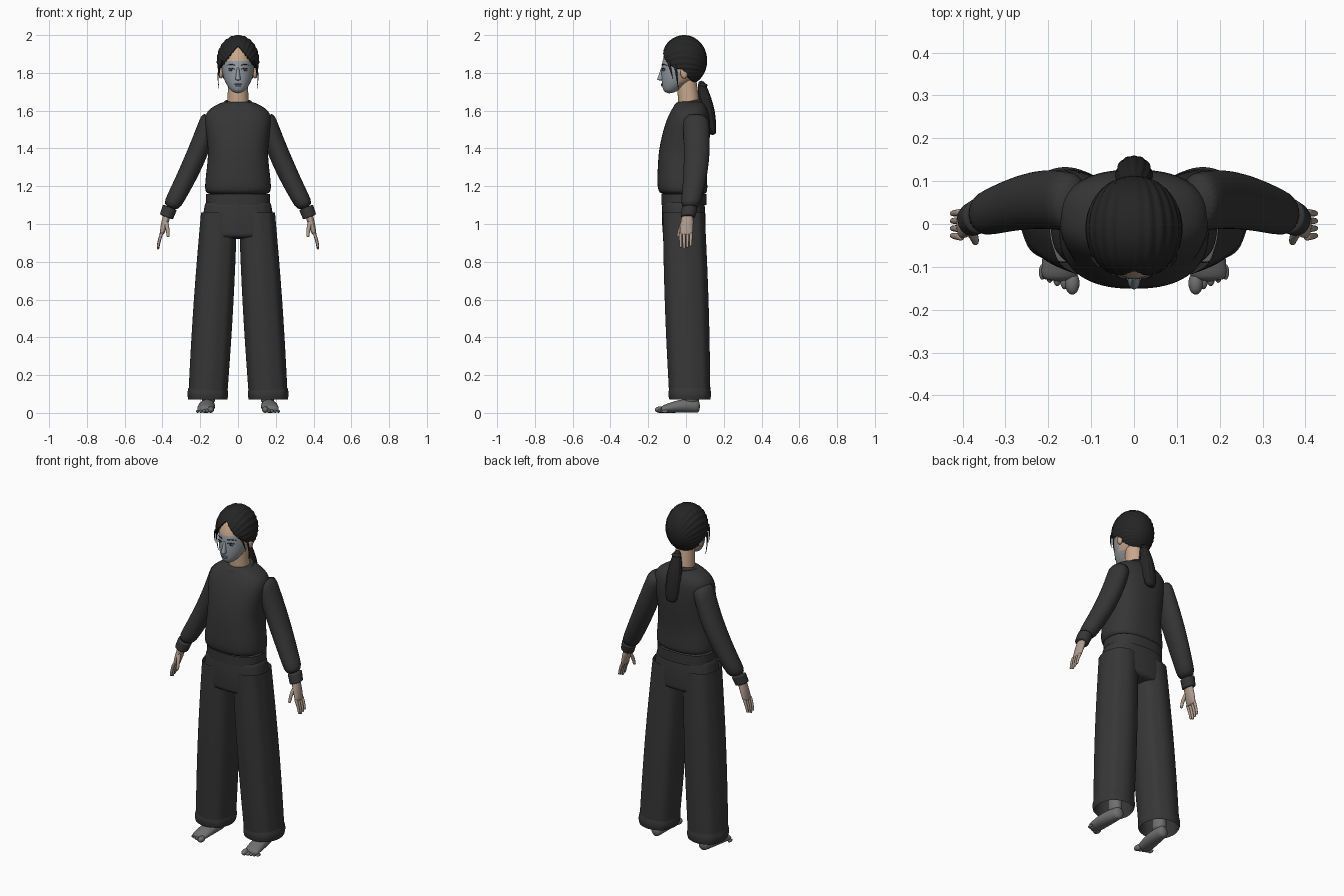
import bpy, bmesh, math
from mathutils import Vector

cube = bpy.data.objects.get("Cube")
if cube:
    bpy.data.objects.remove(cube, do_unlink=True)


def material(name, red, green, blue):
    mat = bpy.data.materials.new(name)
    mat.use_nodes = True
    colour = (red, green, blue, 1)
    mat.diffuse_color = colour
    shader = next(node for node in mat.node_tree.nodes if node.type == 'BSDF_PRINCIPLED')
    shader.inputs["Base Color"].default_value = colour
    shader.inputs["Roughness"].default_value = .8
    return mat


knit = material("charcoal_knit", .036, .036, .036)
cloth = material("charcoal_cloth", .038, .038, .038)
black_hair = material("black_hair", .018, .018, .018)
warm_skin = material("warm_skin", .58, .39, .26)
grey_face = material("grey_face", .3, .33, .36)
pale_hand = material("pale_hand", .43, .33, .27)
grey_foot = material("grey_foot", .16, .16, .16)
dark_lash = material("dark_lash", .03, .03, .03)
blue_lips = material("blue_grey_lips", .22, .27, .34)

across, depthwise, upward = Vector((1, 0, 0)), Vector((0, 1, 0)), Vector((0, 0, 1))


def named_sides(name, paired):
    """Yield the object name and x sign for a single part or a mirrored pair."""
    return [("left_" + name, 1), ("right_" + name, -1)] if paired else [(name, 1)]


def finish(name, bm, *materials, subdivision=0):
    bmesh.ops.recalc_face_normals(bm, faces=bm.faces)
    for face in bm.faces:
        face.smooth = True
    mesh = bpy.data.meshes.new(name)
    bm.to_mesh(mesh)
    bm.free()
    for mat in materials:
        mesh.materials.append(mat)
    part = bpy.data.objects.new(name, mesh)
    bpy.context.scene.collection.objects.link(part)
    if subdivision:
        modifier = part.modifiers.new("smooth", 'SUBSURF')
        modifier.levels = modifier.render_levels = subdivision
    return part


def signed_power(value, power):
    return math.copysign(abs(value) ** (2 / power), value)


def skin(name, rings, *materials, u=across, v=depthwise, segments=24, power=2,
         folds=0, fold_depth=0, capped=True, sign=1, rule=None, subdivision=2):
    """Bridge rings given as (centre, radius along u, radius along v)."""
    bm = bmesh.new()
    loops = []
    for centre, wide, deep in rings:
        loop = []
        for step in range(segments):
            angle = math.tau * step / segments
            swell = 1 + fold_depth * math.cos(folds * angle)
            point = centre + u * (wide * swell * signed_power(math.cos(angle), power))
            point += v * (deep * swell * signed_power(math.sin(angle), power))
            point.x *= sign
            loop.append(bm.verts.new(point))
        loops.append(loop)
    for lower, upper in zip(loops, loops[1:]):
        for i in range(segments):
            bm.faces.new((lower[i - 1], lower[i], upper[i], upper[i - 1]))
    if capped:
        bm.faces.new(loops[0])
        bm.faces.new(loops[-1])
    if rule:
        for face in bm.faces:
            face.material_index = rule(face.calc_center_median())
    return finish(name, bm, *materials, subdivision=subdivision)


def limb(name, mat, start, end, wide, deep, bulge=0, bend=(0, 0, 0), steps=8, paired=False, **options):
    """Tapered tube; wide and deep hold the radii at the start and the end."""
    rings = []
    for step in range(steps + 1):
        t = step / steps
        arch = math.sin(math.pi * t)
        centre = Vector(start).lerp(Vector(end), t) + Vector(bend) * arch
        radii = [(a + (b - a) * t + bulge * arch) for a, b in (wide, deep)]
        rings.append((centre, *radii))
    for part_name, sign in named_sides(name, paired):
        skin(part_name, rings, mat, sign=sign, subdivision=1, **options)


def column(name, profile, *materials, **options):
    """Upright shape from (height, y, half width, half depth)."""
    rings = [(Vector((0, y, z)), wide, deep) for z, y, wide, deep in profile]
    skin(name, rings, *materials, **options)


def blob(name, mat, centre, radii, paired=False):
    for part_name, sign in named_sides(name, paired):
        bm = bmesh.new()
        bmesh.ops.create_uvsphere(bm, u_segments=20, v_segments=12, radius=1)
        for vert in bm.verts:
            vert.co = Vector(c * r + o for c, r, o in zip(vert.co, radii, centre))
            vert.co.x *= sign
        finish(part_name, bm, mat)


# Head: grey mask in front, warm skin elsewhere
column("head", [(1.69, -.09, .03, .03), (1.75, -.05, .07, .08), (1.8, -.02, .085, .11),
                (1.86, -.01, .09, .12), (1.93, 0, .08, .1), (1.97, 0, .05, .06)],
       warm_skin, grey_face, segments=32,
       rule=lambda c: int(c.y < -.04 and c.z < 1.86))
limb("nose", grey_face, (0, -.125, 1.83), (0, -.135, 1.76), wide=(.005, .015), deep=(.005, .02))
limb("neck", warm_skin, (0, .02, 1.59), (0, 0, 1.8), wide=(.06, .05), deep=(.06, .05))
blob("upper_lip", blue_lips, (0, -.127, 1.74), (.02, .006, .004))
blob("lower_lip", blue_lips, (0, -.126, 1.732), (.016, .006, .005))
blob("ear", warm_skin, (.09, -.01, 1.8), (.012, .02, .03), paired=True)
blob("eye", blue_lips, (.036, -.118, 1.815), (.015, .005, .006), paired=True)
blob("iris", dark_lash, (.036, -.121, 1.815), (.006, .004, .006), paired=True)
limb("lash", dark_lash, (.018, -.125, 1.82), (.055, -.11, 1.82), wide=(.002, .002), deep=(.003, .003),
     bend=(0, -.005, .004), u=upward, segments=8, paired=True)
limb("brow", dark_lash, (.016, -.126, 1.84), (.06, -.1, 1.84), wide=(.003, .001), deep=(.004, .003),
     bend=(0, -.007, .005), u=upward, segments=8, paired=True)


# Hair cap with strand grooves running back to the tie
def outside_hairline(face):
    centre = face.calc_center_median()
    return centre.z < 1.945 - 1.25 * abs(centre.x) - 2.5 * max(0, centre.y + .02)


bm = bmesh.new()
bmesh.ops.create_uvsphere(bm, u_segments=128, v_segments=80, radius=1)
for vert in bm.verts:
    x, y, z = vert.co
    strand = math.sin(34 * math.atan2(abs(x), z + .5)) * min(1, 3 * abs(x))
    groove = 1 + .014 * strand
    vert.co = Vector((.112 * x, .122 * y, .135 * z)) * groove + Vector((0, -.01, 1.865))
bmesh.ops.delete(bm, geom=[face for face in bm.faces if outside_hairline(face)], context='FACES')
hairline = [vert for vert in bm.verts if vert.is_boundary]
for _ in range(3):
    bmesh.ops.smooth_vert(bm, verts=hairline, factor=.5,
                          use_axis_x=True, use_axis_y=True, use_axis_z=True)
hair_cap = finish("hair_cap", bm, black_hair)
thickness = hair_cap.modifiers.new("thickness", 'SOLIDIFY')
thickness.thickness, thickness.offset = .01, -1

# Ponytail, tie and loose strands
limb("ponytail", black_hair, (0, .08, 1.76), (0, .14, 1.47), wide=(.015, .03), deep=(.015, .02),
     bulge=.02, segments=48, folds=12, fold_depth=.05)
blob("hair_tie", dark_lash, (0, .09, 1.735), (.027, .025, .01))
limb("front_strand", black_hair, (.08, -.095, 1.87), (.1, -.07, 1.77), wide=(.006, .001),
     deep=(.01, .001), bend=(.006, 0, 0), segments=8, paired=True)
limb("side_strand", black_hair, (.09, -.06, 1.87), (.1, -.04, 1.71), wide=(.006, .001),
     deep=(.01, .001), bend=(.01, 0, 0), segments=8, paired=True)

# Sweater body, hem band and collar
column("sweater", [(1.15, -.01, .165, .12), (1.18, -.02, .18, .135), (1.3, -.02, .165, .13),
                   (1.4, -.01, .155, .135), (1.54, .01, .18, .12), (1.6, .02, .17, .1),
                   (1.64, .02, .1, .075), (1.65, .02, .06, .06)],
       knit, segments=32, power=2.4)
limb("sweater_hem", knit, (0, -.01, 1.1), (0, -.01, 1.16), wide=(.17, .17), deep=(.12, .12),
     segments=32, power=2.4, capped=False)
bpy.ops.mesh.primitive_torus_add(location=(0, .013, 1.638), rotation=(.2, 0, 0), major_segments=40,
                                 minor_segments=10, major_radius=.068, minor_radius=.011)
collar = bpy.context.object
collar.name = "collar"
collar.data.materials.append(knit)
bpy.ops.object.shade_smooth()

# Sleeves and cuffs
sleeve_axis = Vector((.93, 0, .37))
limb("sleeve", knit, (.14, .05, 1.58), (.36, .02, 1.08), wide=(.05, .045), deep=(.07, .05),
     bulge=.007, bend=(-.015, .02, 0), u=sleeve_axis, paired=True)
limb("cuff", knit, (.36, .02, 1.09), (.38, .01, 1.035), wide=(.04, .037), deep=(.042, .039),
     u=sleeve_axis, paired=True)

# Hands
limb("palm", pale_hand, (.37, .01, 1.07), (.405, 0, .94), wide=(.02, .011), deep=(.026, .035),
     bulge=.004, segments=16, paired=True)
for finger in range(4):
    y = -.03 + .019 * finger
    tip = .865 + .008 * abs(finger - 1)
    limb(f"finger_{finger}", pale_hand, (.402, y, .955), (.424, .9 * y, tip), wide=(.01, .007),
         deep=(.01, .007), bend=(.003, 0, 0), segments=8, paired=True)
limb("thumb", pale_hand, (.385, -.01, 1.02), (.37, -.043, .93), wide=(.014, .008), deep=(.014, .008),
     bend=(-.004, -.004, 0), segments=10, paired=True)

# Wide pleated trousers with hem bands
limb("trouser_seat", cloth, (0, -.014, 1.13), (0, -.01, .92), wide=(.17, .195), deep=(.11, .11),
     bulge=.005, segments=48, power=2.5, folds=16, fold_depth=.006)
limb("trouser_leg", cloth, (.1, -.012, 1.06), (.16, .02, .09), wide=(.095, .102), deep=(.11, .108),
     bulge=.006, segments=40, power=2.3, folds=8, fold_depth=.016, capped=False, paired=True)
limb("trouser_hem", cloth, (.16, .02, .13), (.16, .02, .07), wide=(.102, .102), deep=(.107, .107),
     bulge=.005, segments=40, power=2.3, folds=8, fold_depth=.016, capped=False, paired=True)

# Bare feet
limb("ankle", grey_foot, (.156, .03, .25), (.156, .025, .05), wide=(.038, .036), deep=(.04, .044),
     paired=True)
limb("foot", grey_foot, (.155, .075, .035), (.175, -.135, .017), wide=(.028, .042), deep=(.034, .017),
     bulge=.009, bend=(0, 0, .009), v=upward, paired=True)
for toe in range(5):
    radius = .012 - .001 * toe if toe else .017
    blob(f"toe_{toe}", grey_foot, (.144 + .0175 * toe, -.138 + .0065 * toe, radius),
         (radius, radius + .01, radius), paired=True)
